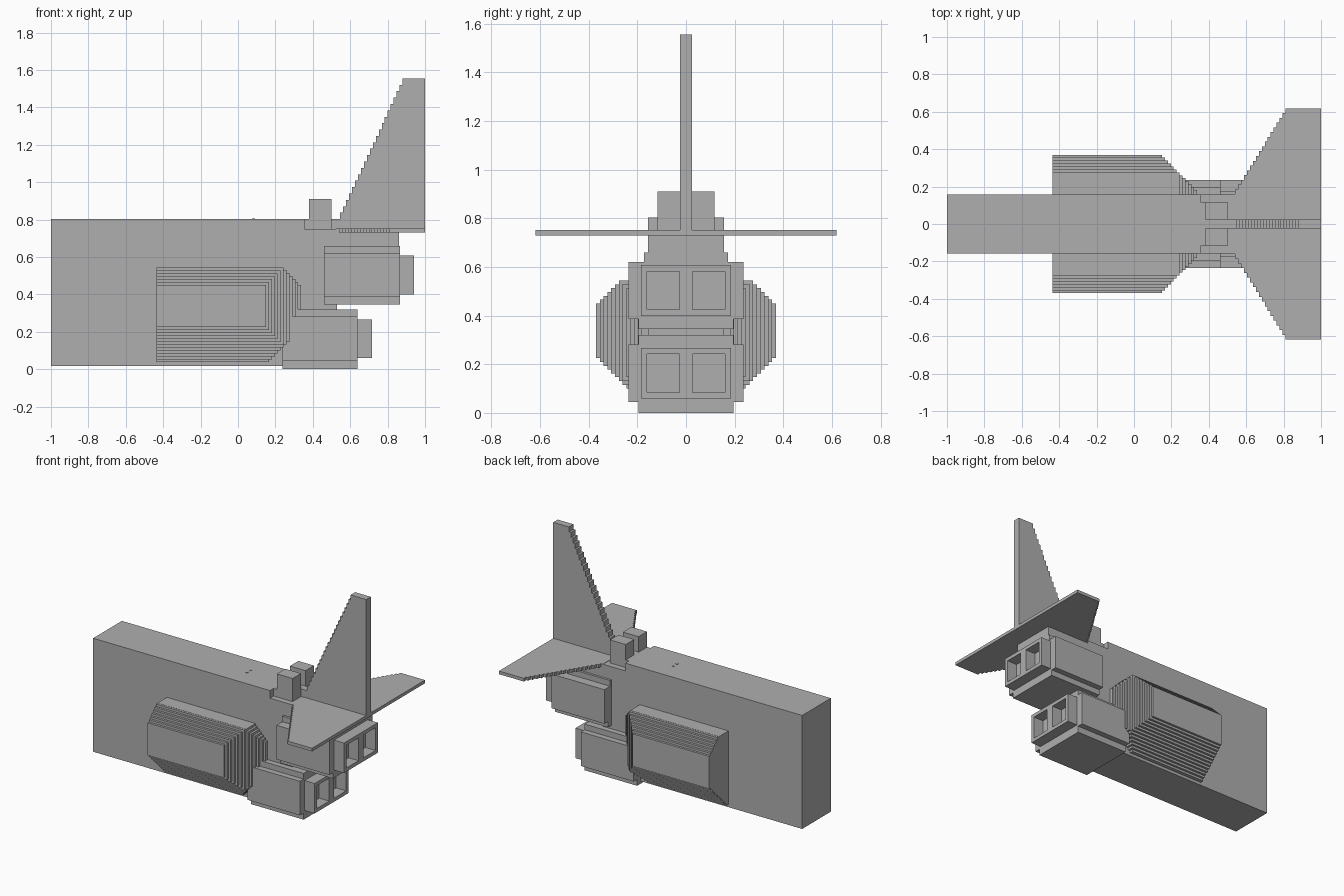
import bpy
import bmesh
from mathutils import Vector

cube = bpy.data.objects.get("Cube")
if cube:
    bpy.data.objects.remove(cube, do_unlink=True)

grey = bpy.data.materials.new("plain_grey")
grey.use_nodes = True
grey.diffuse_color = (0.43, 0.43, 0.43, 1)
grey.node_tree.nodes["Principled BSDF"].inputs["Base Color"].default_value = (0.43, 0.43, 0.43, 1)

STEP = 1 / 64  # stair size


def finish(name, bm):
    bmesh.ops.recalc_face_normals(bm, faces=bm.faces)
    mesh = bpy.data.meshes.new(name)
    bm.to_mesh(mesh)
    bm.free()
    mesh.materials.append(grey)
    obj = bpy.data.objects.new(name, mesh)
    bpy.context.collection.objects.link(obj)
    return obj


def add_prism(bm, pts, axis, a, b):
    """Extrude a 2D outline from a to b along the y or z axis."""
    def place(p):
        return (p[0], a, p[1]) if axis == "y" else (p[0], p[1], a)
    face = bm.faces.new([bm.verts.new(place(p)) for p in pts])
    ext = bmesh.ops.extrude_face_region(bm, geom=[face], use_keep_orig=True)
    move = Vector((0, b - a, 0)) if axis == "y" else Vector((0, 0, b - a))
    verts = [g for g in ext["geom"] if isinstance(g, bmesh.types.BMVert)]
    bmesh.ops.translate(bm, verts=verts, vec=move)


def add_box(bm, x0, x1, y0, y1, z0, z1):
    add_prism(bm, [(x0, y0), (x1, y0), (x1, y1), (x0, y1)], "z", z0, z1)


def boxes(name, *dims):
    bm = bmesh.new()
    for d in dims:
        add_box(bm, *d)
    return finish(name, bm)


def stair(p, q, n):
    """Stepped line from p to q: first coordinate moves first in each step."""
    dx, dy = (q[0] - p[0]) / n, (q[1] - p[1]) / n
    pts = [p]
    for i in range(n):
        x, y = p[0] + dx * (i + 1), p[1] + dy * i
        pts += [(x, y), (x, y + dy)]
    return pts


# Fuselage: side outline with the lowered rear deck, and a raised spine
W = 0.157
bm = bmesh.new()
add_prism(bm, [(-1, 0.017), (0.53, 0.017), (0.53, 0.36), (0.86, 0.36), (0.86, 0.74),
               (0.53, 0.74), (0.53, 0.75), (0.355, 0.75), (0.355, 0.803), (-1, 0.803)], "y", -W, W)
finish("fuselage", bm)
boxes("spine", (0.355, 0.53, -0.025, 0.025, 0.75, 0.803),
      (0.355, 0.38, -0.117, 0.117, 0.75, 0.803))

# Tail fin and wing plate with stepped leading edges
bm = bmesh.new()
add_prism(bm, stair((0.53, 0.803), (0.88, 1.555), 22) + [(1, 1.555), (1, 0.73), (0.53, 0.73)],
          "y", -0.025, 0.025)
finish("tail_fin", bm)

edge = stair((0.525, 0.16), (0.81, 0.618), 18) + [(1, 0.618)]
bm = bmesh.new()
add_prism(bm, edge + [(x, -y) for x, y in reversed(edge)], "z", 0.73, 0.752)
finish("wing", bm)

# Paired parts
for side, label in ((1, "left"), (-1, "right")):
    boxes(label + "_deck_block", (0.38, 0.5, side * 0.025, side * 0.117, 0.75, 0.91))

    # Side tank: stepped slabs growing toward the fuselage
    bm = bmesh.new()
    for k in range(13):
        g = k * STEP
        top, bottom, end = min(0.545, 0.45 + g), 0.225 - g, 0.15 + g
        cut = max(0, k - 6)
        outline = [(-0.435, top), (-0.435, bottom)]
        if cut:
            c = cut * STEP
            outline += stair((end - 2 * c, bottom), (end, bottom + 2 * c), 2 * cut)
            outline += stair((end, top - c), (end - c, top), cut)
        else:
            outline += [(end, bottom), (end, top)]
        inner = 0.15 if k == 12 else 0.37 - g - STEP
        add_prism(bm, outline, "y", side * inner, side * (0.37 - g))
    finish(label + "_side_tank", bm)

    # Tiny stud on the roof
    bm = bmesh.new()
    bmesh.ops.create_cone(bm, cap_ends=True, segments=8, radius1=0.008, radius2=0.008, depth=0.006)
    bmesh.ops.translate(bm, verts=bm.verts, vec=(0.083, side * 0.02, 0.803))
    finish(label + "_roof_stud", bm)

# Engines: cross-shaped housing plus a nozzle frame with two openings
for label, x0, x1, z, top_w in (("upper", 0.46, 0.865, 0.345, 0.173), ("lower", 0.237, 0.64, 0.005, 0.196)):
    boxes(label + "_engine",
          (x0, x1, -0.236, 0.236, z + 0.04, z + 0.276),
          (x0, x1, -0.196, 0.196, z, z + 0.04),
          (x0, x1, -top_w, top_w, z + 0.276, z + 0.315))
    n0, n1, b, t = x1, x1 + 0.077, z + 0.054, z + 0.262
    boxes(label + "_nozzles",
          (n0, n1, -0.185, 0.185, b, b + 0.025),
          (n0, n1, -0.185, 0.185, t - 0.025, t),
          *[(n0, n1, y0, y1, b + 0.025, t - 0.025)
            for y0, y1 in ((-0.185, -0.16), (-0.026, 0.026), (0.16, 0.185))])

# Lowest plate under the engine reaches the ground
boxes("ground_plate", (0.237, 0.64, -0.196, 0.196, 0, 0.01))
